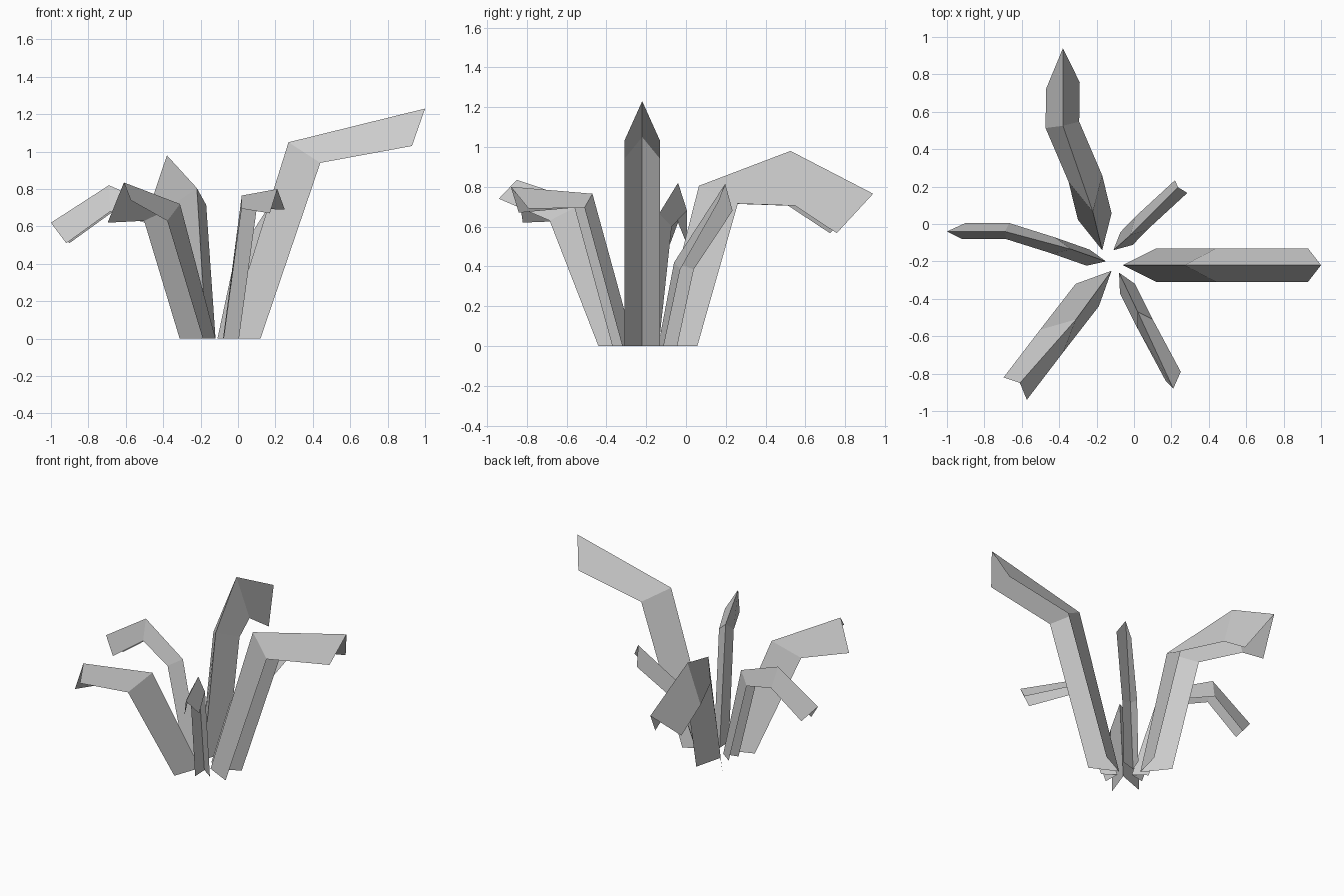
import bpy
from mathutils import Vector

if "Cube" in bpy.data.objects:
    bpy.data.objects.remove(bpy.data.objects["Cube"])


def leaf(name, ridge, rims, side, twist=0.0):
    """Folded leaf: a ridge line with a rim on each side.
    rims = midpoint between both rims, side = half the leaf width,
    twist = extra rim height difference at the tip."""
    verts, faces = [], []
    last = len(ridge) - 1
    for i, (top, mid) in enumerate(zip(ridge, rims)):
        half = Vector((side[0], side[1], twist if i == last else 0))
        mid = Vector(mid)
        verts += [mid - half, Vector(top), mid + half]
    for i in range(last):
        for j in (0, 1):
            a = i * 3 + j
            faces.append((a, a + 1, a + 4, a + 3))
    mesh = bpy.data.meshes.new(name)
    mesh.from_pydata(verts, [], faces)
    # make the normals face up and outwards
    if sum((p.normal.z * p.area for p in mesh.polygons)) < 0:
        mesh.flip_normals()
    mesh.update()
    obj = bpy.data.objects.new(name, mesh)
    bpy.context.collection.objects.link(obj)
    return obj


# tall leaf to the right
leaf("leaf_right",
     [(-.06, -.22, 0), (.27, -.22, 1.05), (1.0, -.22, 1.23)],
     [(.12, -.22, 0), (.44, -.22, .94), (.93, -.22, 1.03)],
     (0, .09))

# narrow leaf to the front right
leaf("leaf_front_right",
     [(-.08, -.26, 0), (.02, -.47, .765), (.21, -.88, .80)],
     [(-.035, -.345, 0), (.06, -.535, .695), (.21, -.815, .68)],
     (.04, .025), .01)

# wide leaf to the front left
leaf("leaf_front_left",
     [(-.12, -.25, 0), (-.31, -.51, .72), (-.61, -.85, .835)],
     [(-.25, -.38, 0), (-.44, -.625, .63), (-.635, -.88, .68)],
     (.062, -.06), .06)

# drooping leaf to the left
leaf("leaf_left",
     [(-.15, -.20, 0), (-.335, -.135, .665), (-.69, -.04, .82), (-1.0, -.04, .62)],
     [(-.245, -.18, 0), (-.43, -.115, .60), (-.675, -.038, .68), (-.91, -.038, .51)],
     (.008, .043))

# wide drooping leaf to the back
leaf("leaf_back",
     [(-.17, -.14, 0), (-.22, .065, .805), (-.38, .525, .98), (-.38, .94, .765)],
     [(-.21, .04, 0), (-.26, .243, .715), (-.383, .53, .705), (-.38, .74, .567)],
     (.09, .017))

# short upright leaf to the back right
leaf("leaf_back_right",
     [(-.11, -.14, 0), (-.02, -.06, .42), (.235, .197, .815)],
     [(-.04, -.078, 0), (.04, .005, .385), (.252, .2, .705)],
     (.033, -.034), .025)
